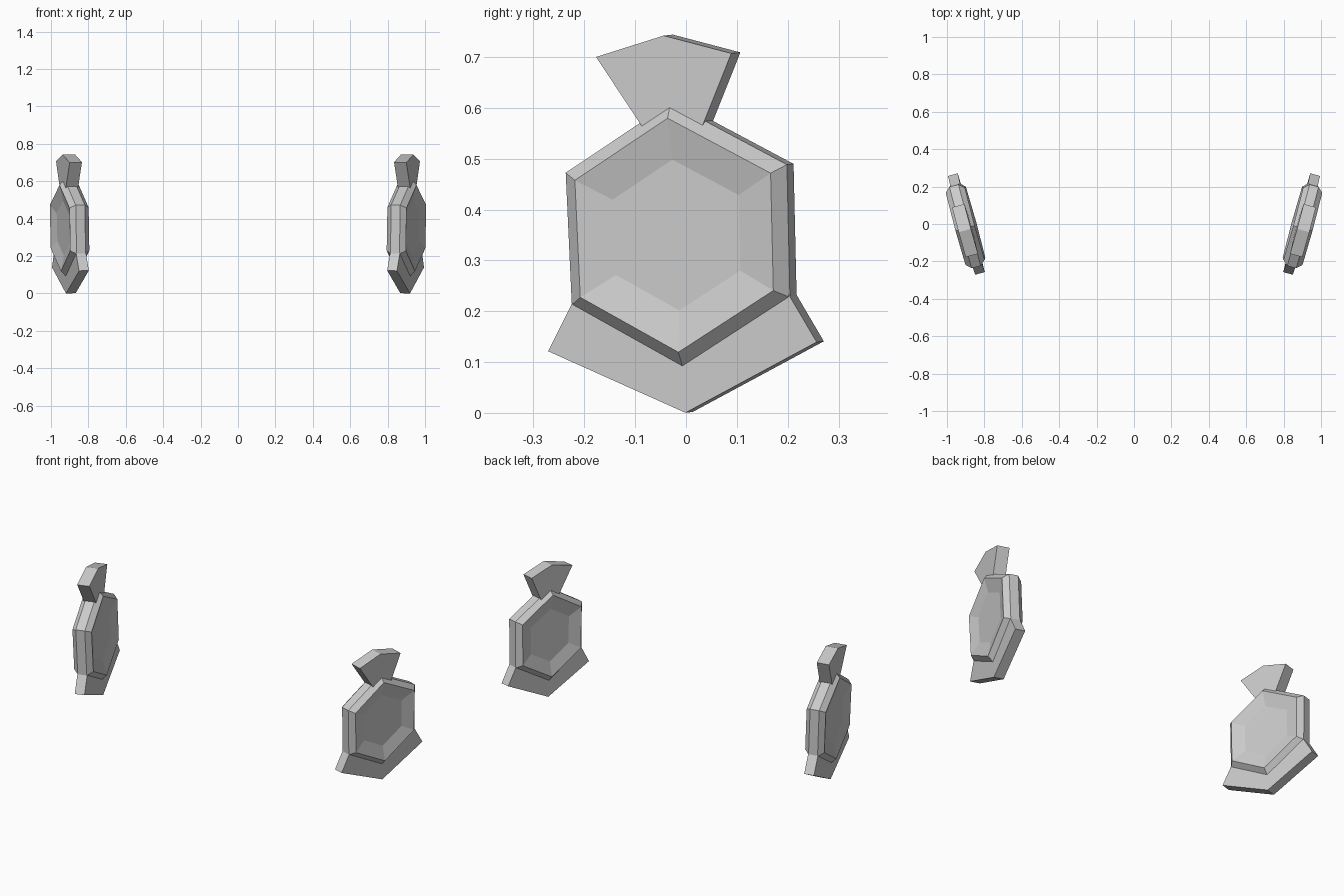
import bpy
import bmesh
from mathutils import Vector

cube = bpy.data.objects.get("Cube")
if cube:
    bpy.data.objects.remove(cube, do_unlink=True)

# Plain grey finish
grey = bpy.data.materials.new("matte grey")
grey.use_nodes = True
colour = (0.6, 0.6, 0.6, 1)
grey.diffuse_color = colour
grey.node_tree.nodes["Principled BSDF"].inputs["Base Color"].default_value = colour

# Each disc stands in a slightly turned and leaning plane
SLOPE_Y, SLOPE_Z = 0.273, 0.03
NORMAL = Vector((1, -SLOPE_Y, -SLOPE_Z)).normalized()


def place(y, z, w):
    return Vector((0.892 + SLOPE_Y * y + SLOPE_Z * z, y, z)) + NORMAL * w


def loft(name, outline, layers):
    """Stack scaled copies of an outline; build it on both sides."""
    cy = sum(p[0] for p in outline) / len(outline)
    cz = sum(p[1] for p in outline) / len(outline)
    for side, sign in (("left", 1), ("right", -1)):
        bm = bmesh.new()
        rings = []
        for scale, w in layers:
            ring = []
            for y, z in outline:
                co = place(cy + (y - cy) * scale, cz + (z - cz) * scale, w)
                co.x *= sign
                ring.append(bm.verts.new(co))
            rings.append(ring)
        n = len(outline)
        for a, b in zip(rings, rings[1:]):
            for i in range(n):
                j = (i + 1) % n
                bm.faces.new((a[i], a[j], b[j], b[i]))
        bm.faces.new(rings[0])
        bm.faces.new(rings[-1])
        bmesh.ops.recalc_face_normals(bm, faces=bm.faces)
        mesh = bpy.data.meshes.new(f"{side}_{name}")
        bm.to_mesh(mesh)
        bm.free()
        mesh.materials.append(grey)
        obj = bpy.data.objects.new(mesh.name, mesh)
        bpy.context.collection.objects.link(obj)


# Hexagonal disc: rim, chamfer and shallow dished face on each side
half_disc = [(0.57, 0.035), (0.885, 0.053), (1, 0.025)]
loft("hex_disc",
     [(-0.23, 0.473), (-0.024, 0.611), (0.205, 0.489),
      (0.211, 0.228), (0, 0.091), (-0.218, 0.213)],
     half_disc + [(s, -w) for s, w in reversed(half_disc)])

# Fan-shaped fin on top
loft("top_fin",
     [(-0.168, 0.701), (-0.035, 0.743), (0.098, 0.708),
      (0.015, 0.5), (-0.035, 0.5)],
     [(1, 0.034), (1, -0.034)])

# Wide chevron plate underneath
loft("bottom_plate",
     [(-0.264, 0.122), (0.006, 0.001), (0.264, 0.14),
      (0.17, 0.3), (0, 0.3), (-0.175, 0.3)],
     [(1, 0.027), (1, -0.027)])
